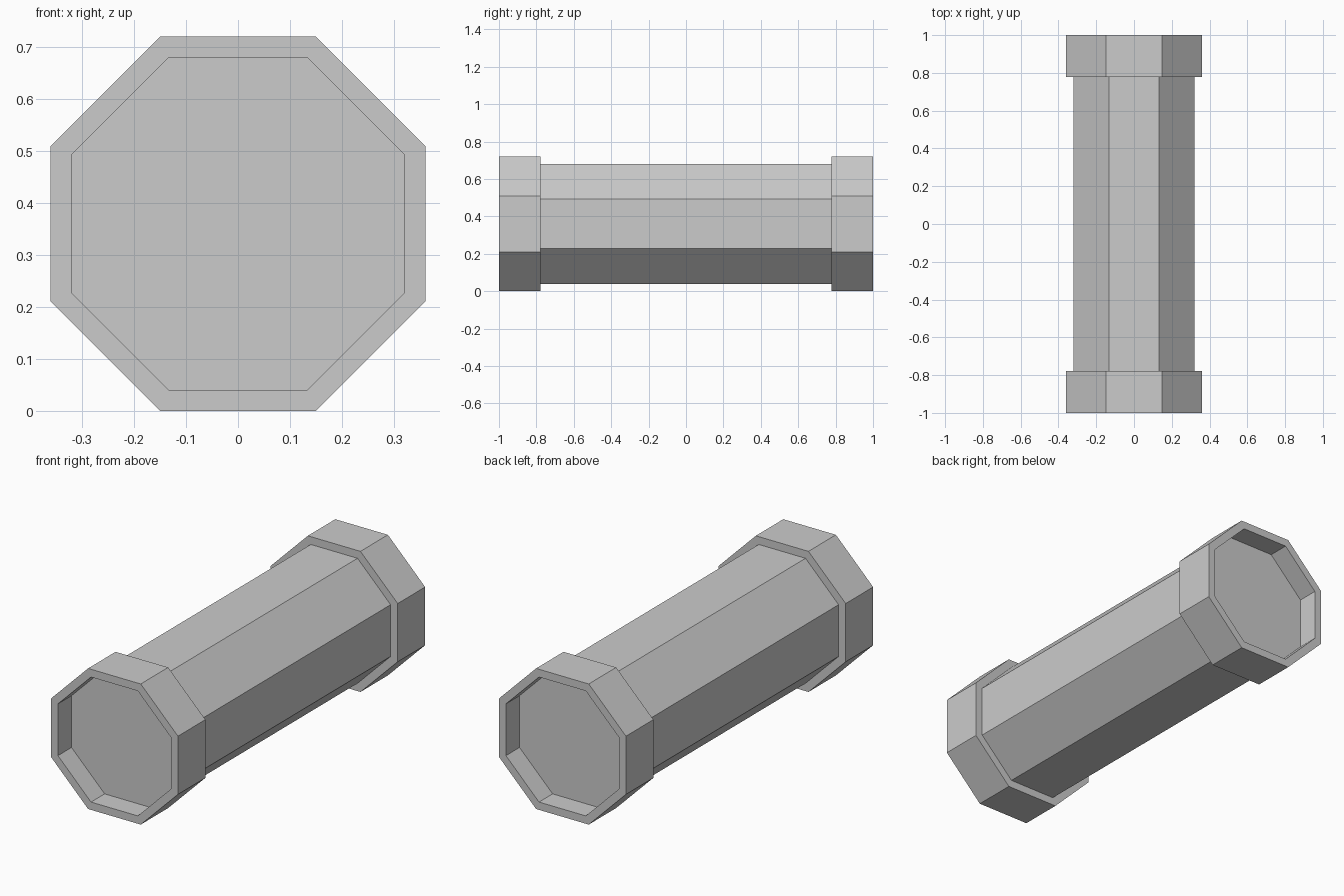
import bpy, bmesh, math

if "Cube" in bpy.data.objects:
    bpy.data.objects.remove(bpy.data.objects["Cube"])

CENTRE_Z = 0.36
SIDES = 8


def octagon_sweep(name, profile, cap_end=False):
    """Join octagon rings given as (y, half width across flats)."""
    bm = bmesh.new()
    rings = []
    for y, apothem in profile:
        radius = apothem / math.cos(math.pi / SIDES)
        ring = []
        for i in range(SIDES):
            a = math.tau * (i + 0.5) / SIDES
            ring.append(bm.verts.new((radius * math.cos(a), y, CENTRE_Z + radius * math.sin(a))))
        rings.append(ring)
    for r0, r1 in zip(rings, rings[1:]):
        for i in range(SIDES):
            j = (i + 1) % SIDES
            bm.faces.new((r0[j], r0[i], r1[i], r1[j]))
    if cap_end:
        bm.faces.new(rings[-1][::-1])
    mesh = bpy.data.meshes.new(name)
    bm.normal_update()
    bm.to_mesh(mesh)
    bm.free()
    obj = bpy.data.objects.new(name, mesh)
    bpy.context.collection.objects.link(obj)
    return obj


# Long octagonal barrel between the collars
octagon_sweep("barrel", [(-0.778, 0.32), (0.778, 0.32)])

# Raised collar with a recessed end panel, mirrored to the other end
collar = octagon_sweep(
    "end_collars",
    [(0.778, 0.32), (0.778, 0.36), (1.0, 0.36), (1.0, 0.32), (0.89, 0.32)],
    cap_end=True,
)
mirror = collar.modifiers.new("both_ends", "MIRROR")
mirror.use_axis = (False, True, False)
mirror.use_mirror_merge = False
